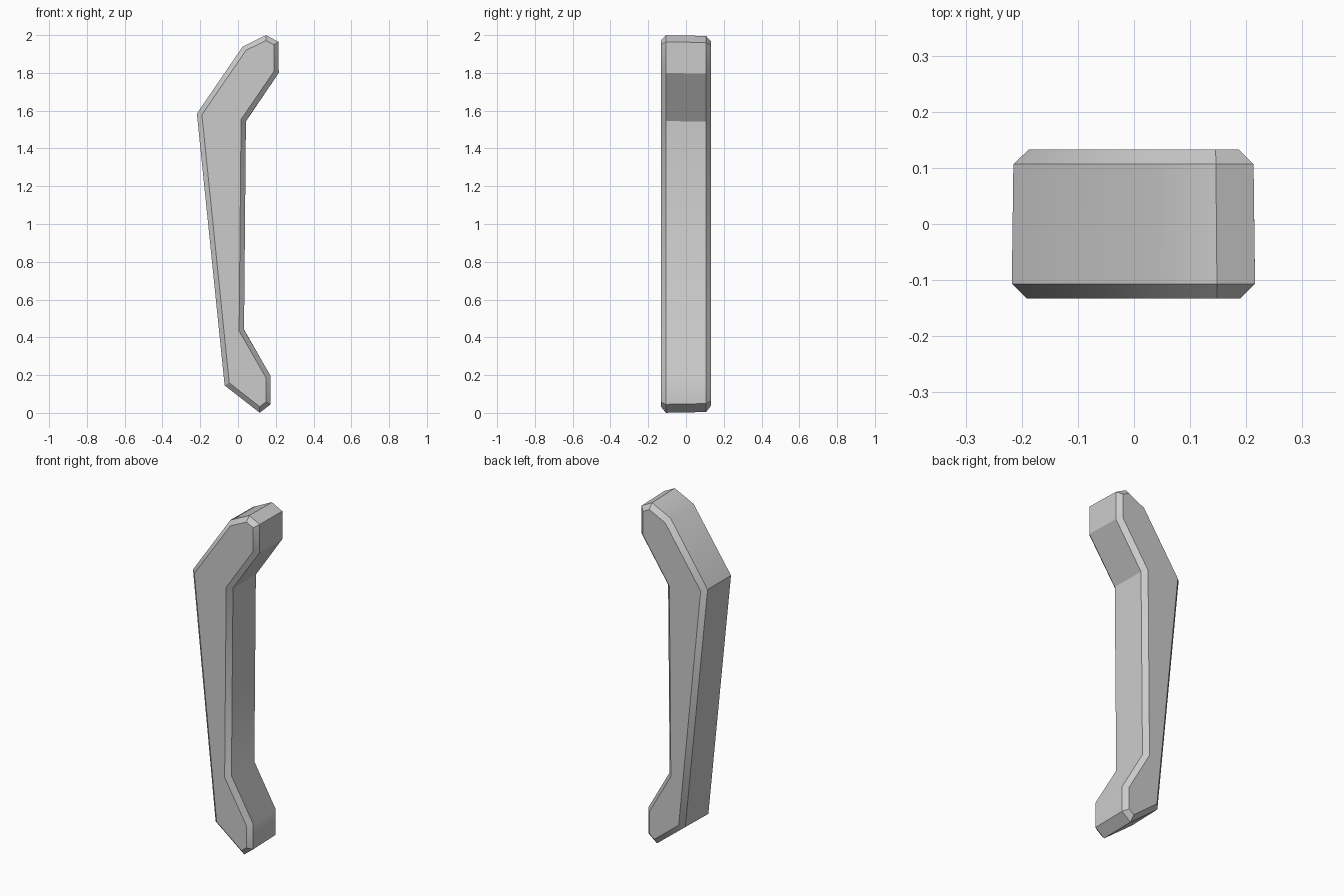
import bpy
import bmesh
import math
from mathutils import Vector

cube = bpy.data.objects.get("Cube")
if cube:
    bpy.data.objects.remove(cube, do_unlink=True)

FRONT, BACK = -0.1325, 0.1325
CHAMFER = 0.026
BACK_SCALE = 0.985  # the bar narrows very slightly towards the back

# Handle silhouette, seen from the front
profile = [
    (-0.218, 1.585), (0.025, 1.94), (0.148, 2.0), (0.216, 1.965),
    (0.216, 1.80), (0.042, 1.545), (0.032, 0.44), (0.173, 0.195),
    (0.173, 0.045), (0.115, 0.0), (-0.071, 0.145),
]

# Plain grey material
grey = bpy.data.materials.new("light_grey")
grey.use_nodes = True
colour = (0.6, 0.6, 0.6, 1.0)
grey.diffuse_color = colour
grey.node_tree.nodes["Principled BSDF"].inputs["Base Color"].default_value = colour

# Extrude the silhouette from front to back
bm = bmesh.new()
front_face = bm.faces.new([bm.verts.new((x, FRONT, z)) for x, z in profile])
extruded = bmesh.ops.extrude_face_region(bm, geom=[front_face], use_keep_orig=True)
for v in extruded["geom"]:
    if isinstance(v, bmesh.types.BMVert):
        v.co = Vector((v.co.x * BACK_SCALE, BACK, 1 + (v.co.z - 1) * 0.995))
bmesh.ops.recalc_face_normals(bm, faces=bm.faces)

# Chamfer the front and back rims
rims = [e for e in bm.edges if abs(e.verts[0].co.y - e.verts[1].co.y) < 0.01]
bmesh.ops.bevel(bm, geom=rims, offset=CHAMFER, offset_type='OFFSET',
                segments=1, affect='EDGES', clamp_overlap=False)
bmesh.ops.recalc_face_normals(bm, faces=bm.faces)

mesh = bpy.data.meshes.new("handle_bar")
bm.to_mesh(mesh)
bm.free()
mesh.materials.append(grey)
handle = bpy.data.objects.new("handle_bar", mesh)
bpy.context.collection.objects.link(handle)

# Soft shallow bends, crisp rims and corners
bpy.ops.object.select_all(action='DESELECT')
handle.select_set(True)
bpy.context.view_layer.objects.active = handle
bpy.ops.object.shade_smooth_by_angle(angle=math.radians(32))
